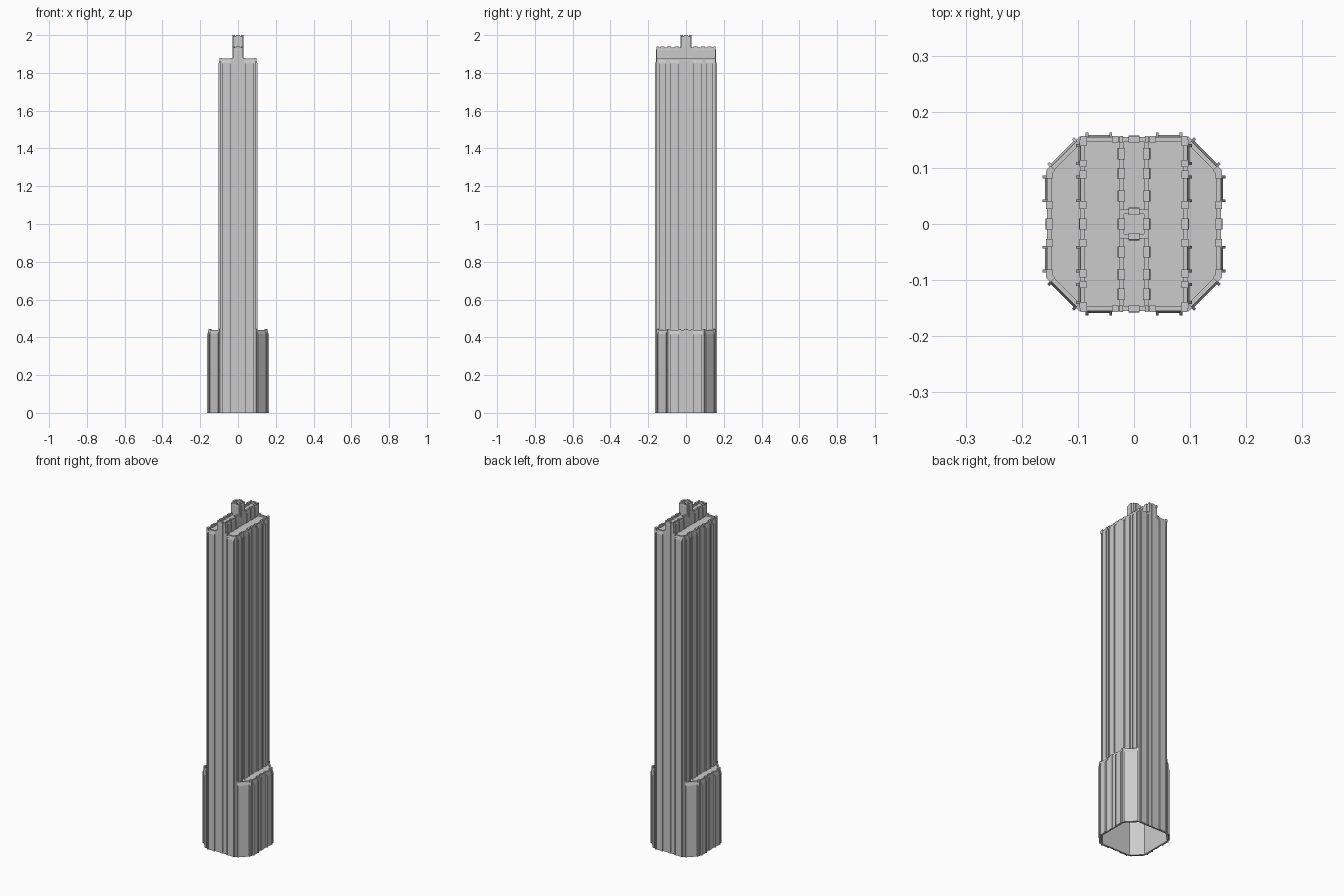
import bpy, bmesh
from math import pi, sqrt
from mathutils import Matrix, Vector

if "Cube" in bpy.data.objects:
    bpy.data.objects.remove(bpy.data.objects["Cube"])

T = 0.008      # wall thickness
CAP = 0.005    # height of parapet caps


def prism(bm, profile, u0, u1, mat):
    """Extrude an (outward, z) profile along u; local outward is -y."""
    a = [bm.verts.new(mat @ Vector((u0, -o, z))) for o, z in profile]
    b = [bm.verts.new(mat @ Vector((u1, -o, z))) for o, z in profile]
    n = len(profile)
    bm.faces.new(a)
    bm.faces.new(b[::-1])
    for i in range(n):
        bm.faces.new((a[i], b[i], b[(i + 1) % n], a[(i + 1) % n]))


def finish(bm, name):
    bmesh.ops.recalc_face_normals(bm, faces=bm.faces)
    me = bpy.data.meshes.new(name)
    bm.to_mesh(me)
    bm.free()
    ob = bpy.data.objects.new(name, me)
    bpy.context.collection.objects.link(ob)


def fin(bm, u, w, proud, z0, z1, slope, mat):
    """Vertical strip whose top slopes back to the wall."""
    prof = [(-0.001, z0), (proud, z0), (proud, z1 - slope - 0.008), (-0.001, z1 - 0.008)]
    prism(bm, prof, u - w / 2, u + w / 2, mat)


def wall(name, dist, angle, length, z0, z1, bays=(), ribs=(), caps=(), shift=0):
    """Facade at a distance from the axis, turned about z."""
    mat = Matrix.Rotation(angle, 4, 'Z') @ Matrix.Translation((shift, -dist, 0))
    bm = bmesh.new()
    h, top = length / 2, z1 - CAP
    prism(bm, [(-T, z0), (0, z0), (0, top), (-T, top)], -h, h, mat)
    for u, w in bays:
        fin(bm, u, w, 0.004, z0, z1, 0.02, mat)
        for s in (-1, 1):
            fin(bm, u + s * w / 2, 0.005, 0.008, z0, z1, 0.022, mat)
    for u, w in ribs:
        fin(bm, u, w, 0.003, z0, z1, 0.008, mat)
    for u, w in caps:
        prism(bm, [(-T - 0.002, top - 0.012), (0.002, top - 0.012),
                   (0.002, z1), (-T - 0.002, z1)], u - w / 2, u + w / 2, mat)
    finish(bm, name)


def roof(name, pts, z):
    bm = bmesh.new()
    f = bm.faces.new([bm.verts.new((x, y, z - 0.01)) for x, y in pts])
    r = bmesh.ops.extrude_face_region(bm, geom=[f])
    bmesh.ops.translate(bm, vec=(0, 0, 0.01),
                        verts=[v for v in r['geom'] if isinstance(v, bmesh.types.BMVert)])
    finish(bm, name)


def rect(x, y):
    return [(-x, -y), (x, -y), (x, y), (-x, y)]


BASE, SLAB, SPINE, TOP = 0.445, 1.88, 1.94, 2.0
OUT, SX, CX = 0.155, 0.095, 0.026     # outer wall, slab half width, spine half width

side_bays = [(s * c, 0.042) for s in (-1, 1) for c in (0.0625,)]
slab_bays = side_bays + [(s * 0.124, 0.032) for s in (-1, 1)]
side_caps = [(0, 0.02)] + [(s * c, 0.014) for s in (-1, 1) for c in (0.034, 0.088)]
slab_caps = side_caps + [(s * c, 0.012) for s in (-1, 1) for c in (0.108, 0.145)]

for tag, turn in (("a", 0), ("b", pi)):
    # front and back: tall centre strip with a flanking strip each side
    wall("centre_strip_" + tag, OUT, turn, 2 * CX, 0, SPINE,
         ribs=[(0, 0.02)], caps=[(0, 0.02), (-0.023, 0.006), (0.023, 0.006)])
    for side in (-1, 1):
        wall("front_facade_" + tag, OUT, turn, SX - CX, 0, SLAB, bays=[(-side * 0.002 + side * 0.004, 0.042)],
             caps=[(-side * 0.027, 0.012), (side * 0.029, 0.012)],
             shift=side * (SX + CX) / 2)

    # podium: side walls and chamfered corners
    wall("podium_side_" + tag, OUT, turn + pi / 2, 2 * SX, 0, BASE,
         bays=side_bays, ribs=[(0, 0.02)], caps=side_caps)
    for k in (1, 3):
        wall("podium_corner_" + tag, (OUT + SX) / sqrt(2), turn + k * pi / 4,
             (OUT - SX) * sqrt(2), 0, BASE, bays=[(0, 0.062)],
             caps=[(-0.037, 0.01), (0.037, 0.01)])
    s = 1 if turn == 0 else -1
    roof("podium_roof_" + tag, [(s * (SX - T), -OUT + T), (s * SX, -OUT + T),
         (s * (OUT - T), -SX), (s * (OUT - T), SX),
         (s * SX, OUT - T), (s * (SX - T), OUT - T)], BASE - 0.014)

    # slab long sides
    wall("slab_side_" + tag, SX, turn + pi / 2, 2 * OUT - 0.002, BASE - 0.024, SLAB,
         bays=slab_bays, ribs=[(0, 0.02)], caps=slab_caps)

    # raised spine and its central block
    strips = [(q * c, 0.02) for q in (-1, 1) for c in (0.05, 0.09, 0.125)]
    wall("spine_side_" + tag, CX, turn + pi / 2, 2 * OUT - 0.002, SLAB - 0.024, SPINE,
         ribs=strips, caps=strips)
    wall("crown_side_" + tag, CX, turn + pi / 2, 2 * CX, SPINE - 0.024, TOP,
         ribs=[(0, 0.02)], caps=[(0, 0.02)])
    wall("crown_front_" + tag, CX, turn, 2 * CX, SPINE - 0.024, TOP,
         ribs=[(0, 0.02)], caps=[(0, 0.02)])

# flat roofs sunk behind the parapets
roof("slab_roof", rect(SX - T, OUT - T), SLAB - 0.014)
roof("spine_roof", rect(CX - T, OUT - T), SPINE - 0.014)
roof("crown_roof", rect(CX - T, CX - T), TOP - 0.014)
